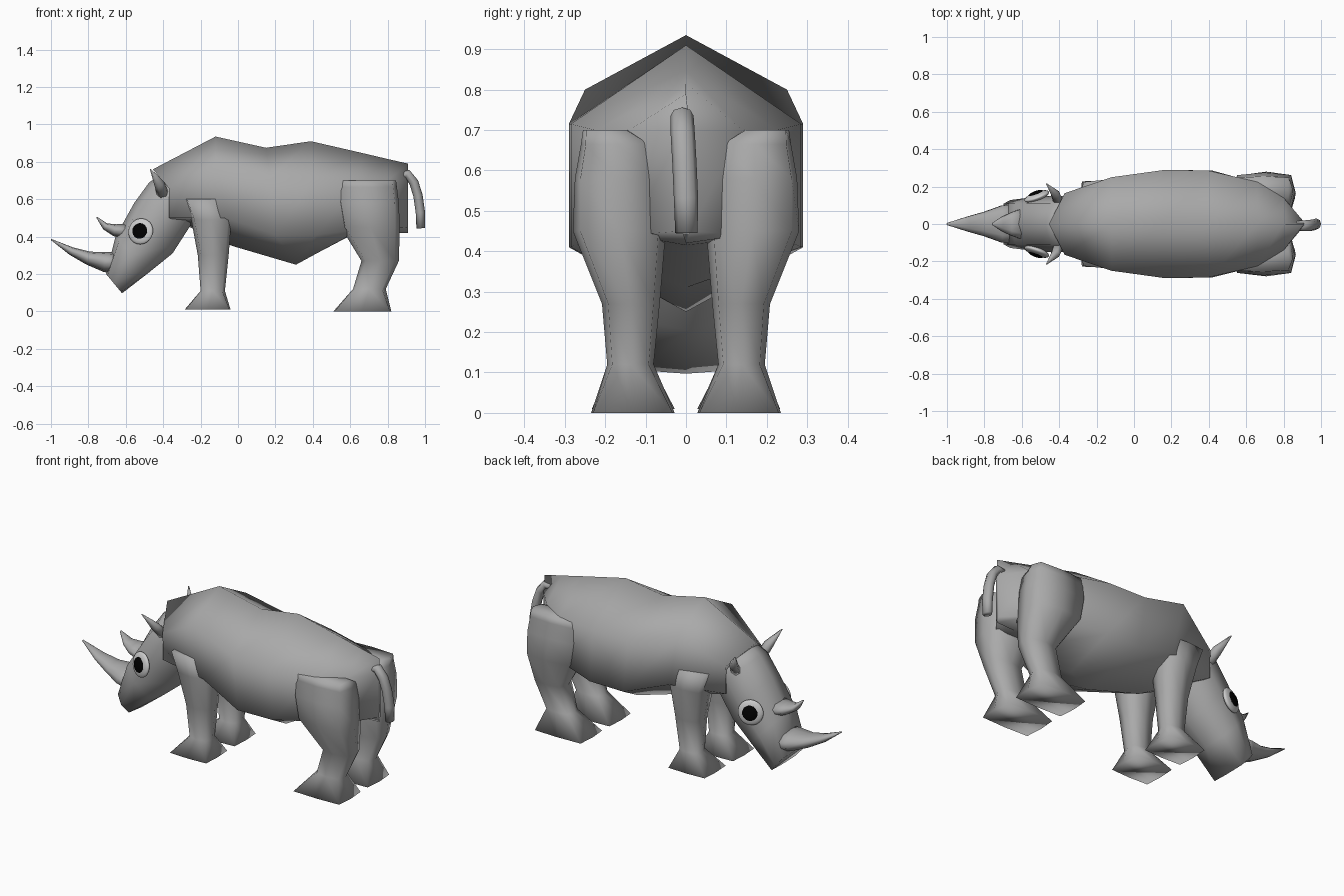
import bpy, bmesh, math
from mathutils import Vector

if "Cube" in bpy.data.objects:
    bpy.data.objects.remove(bpy.data.objects["Cube"])


def colour(name, rgba):
    m = bpy.data.materials.new(name)
    m.diffuse_color = rgba
    m.use_nodes = True
    m.node_tree.nodes["Principled BSDF"].inputs["Base Color"].default_value = m.diffuse_color
    return m


hide = colour("hide_grey", (0.4, 0.4, 0.4, 1))
white = colour("eye_white", (0.8, 0.8, 0.8, 1))
black = colour("pupil_black", (0.0, 0.0, 0.0, 1))


def smooth(ob, angle=180):
    bpy.ops.object.select_all(action='DESELECT')
    ob.select_set(True)
    bpy.context.view_layer.objects.active = ob
    bpy.ops.object.shade_smooth_by_angle(angle=math.radians(angle))


def loft(name, rings):
    """Skin a list of equal-length point rings and cap both ends."""
    bm = bmesh.new()
    vr = [[bm.verts.new(p) for p in r] for r in rings]
    n = len(vr[0])
    for a, b in zip(vr, vr[1:]):
        for i in range(n):
            j = (i + 1) % n
            bm.faces.new((a[i], a[j], b[j], b[i]))
    bm.faces.new(vr[0])
    bm.faces.new(vr[-1])
    bmesh.ops.recalc_face_normals(bm, faces=bm.faces)
    me = bpy.data.meshes.new(name)
    bm.to_mesh(me)
    bm.free()
    me.materials.append(hide)
    ob = bpy.data.objects.new(name, me)
    bpy.context.collection.objects.link(ob)
    smooth(ob)
    return ob


def oval(centre, u, v, n=8, p=1.0):
    """Superellipse ring; p below 1 makes it squarer."""
    pts = []
    for i in range(n):
        c, s = math.cos(2 * math.pi * i / n), math.sin(2 * math.pi * i / n)
        c = math.copysign(abs(c) ** p, c) if abs(c) > 1e-6 else 0
        s = math.copysign(abs(s) ** p, s) if abs(s) > 1e-6 else 0
        pts.append(centre + u * c + v * s)
    return pts


def tube(name, path, radii, wide=1.0, n=8):
    """Tapered tube along a path; wide stretches it across."""
    P = [Vector(p) for p in path]
    rings = []
    for i, r in enumerate(radii):
        t = (P[min(i + 1, len(P) - 1)] - P[max(i - 1, 0)]).normalized()
        a = t.cross(Vector((0, 1, 0))).normalized()
        rings.append(oval(P[i], a * r, a.cross(t) * r * wide, n))
    return loft(name, rings)


def leg(name, rows, s):
    rings = []
    for z, x0, x1, y0, y1, p in rows:
        c = Vector(((x0 + x1) / 2, s * (y0 + y1) / 2, z))
        rings.append(oval(c, Vector(((x1 - x0) / 2, 0, 0)), Vector((0, (y1 - y0) / 2, 0)), 8, p))
    return loft(name, rings)


# body: six-sided sections as top (x,z), upper side (x,y,z), lower side (x,y,z), bottom (x,z)
sections = [
    ((-0.455, 0.76), (-0.37, 0.165, 0.66), (-0.37, 0.16, 0.50), (-0.28, 0.47)),
    ((-0.12, 0.935), (-0.12, 0.25, 0.80), (-0.06, 0.235, 0.50), (-0.03, 0.35)),
    ((0.15, 0.875), (0.17, 0.29, 0.715), (0.20, 0.29, 0.41), (0.31, 0.25)),
    ((0.39, 0.91), (0.40, 0.285, 0.715), (0.42, 0.285, 0.41), (0.42, 0.31)),
    ((0.66, 0.848), (0.66, 0.225, 0.70), (0.66, 0.22, 0.44), (0.60, 0.405)),
    ((0.80, 0.815), (0.80, 0.14, 0.70), (0.80, 0.14, 0.44), (0.78, 0.415)),
    ((0.91, 0.79), (0.91, 0.01, 0.70), (0.91, 0.01, 0.45), (0.91, 0.42)),
]
loft("body", [[(t[0], 0, t[1]), u, l, (b[0], 0, b[1]),
               (l[0], -l[1], l[2]), (u[0], -u[1], u[2])] for t, u, l, b in sections])

# head: slanted rings from forehead (x,z) to jaw (x,z), half width, squareness
head = [(-0.40, 0.74, -0.20, 0.52, 0.13, 0.85), (-0.475, 0.69, -0.26, 0.45, 0.15, 0.85),
        (-0.555, 0.58, -0.35, 0.31, 0.15, 0.85), (-0.655, 0.40, -0.48, 0.205, 0.14, 0.7),
        (-0.705, 0.20, -0.62, 0.097, 0.128, 0.5)]
rings = []
for tx, tz, bx, bz, w, p in head:
    c = Vector(((tx + bx) / 2, 0, (tz + bz) / 2))
    rings.append(oval(c, Vector(((tx - bx) / 2, 0, (tz - bz) / 2)), Vector((0, w, 0)), 8, p))
loft("head", rings)

# horns
tube("front_horn", [(-0.64, 0, 0.255), (-0.71, 0, 0.265), (-0.80, 0, 0.285), (-0.89, 0, 0.322), (-1.0, 0, 0.385)],
     [0.06, 0.054, 0.036, 0.022, 0.003], 1.9, 10)
tube("rear_horn", [(-0.59, 0, 0.425), (-0.66, 0, 0.435), (-0.71, 0, 0.455), (-0.756, 0, 0.505)],
     [0.045, 0.032, 0.019, 0.003], 2.0, 10)

# tail
tube("tail", [(0.87, -0.01, 0.73), (0.905, -0.01, 0.735), (0.94, -0.008, 0.69),
              (0.962, -0.004, 0.62), (0.975, 0, 0.53), (0.977, 0.001, 0.445)],
     [0.022, 0.024, 0.025, 0.025, 0.025, 0.023], 1.2)

# legs: rows of height, x range, y range and squareness
front_rows = [(0.60, -0.285, -0.05, 0.05, 0.235, 0.35), (0.49, -0.25, -0.035, 0.06, 0.235, 0.5),
              (0.30, -0.215, -0.05, 0.07, 0.21, 0.7), (0.11, -0.20, -0.07, 0.08, 0.19, 0.7),
              (0.01, -0.285, -0.04, 0.028, 0.233, 0.15)]
hind_rows = [(0.70, 0.535, 0.845, 0.14, 0.255, 0.4), (0.665, 0.53, 0.85, 0.08, 0.26, 0.4),
             (0.58, 0.53, 0.86, 0.065, 0.275, 0.4), (0.45, 0.55, 0.865, 0.05, 0.28, 0.5),
             (0.27, 0.66, 0.86, 0.065, 0.208, 0.7), (0.12, 0.615, 0.79, 0.08, 0.195, 0.7),
             (0.0, 0.51, 0.82, 0.028, 0.235, 0.15)]

for s, side in ((-1, "near"), (1, "far")):
    leg(side + "_front_leg", front_rows, s)
    leg(side + "_hind_leg", hind_rows, s)
    # ears
    tube(side + "_ear", [(-0.40, s * 0.11, 0.62), (-0.42, s * 0.16, 0.68), (-0.468, s * 0.215, 0.76)],
         [0.032, 0.028, 0.003], 0.8, 6)
    # eyes
    for name, r, out, mat in (("eye", 0.07, 0, white), ("pupil", 0.044, 0.012, black)):
        bpy.ops.mesh.primitive_uv_sphere_add(
            segments=24, ring_count=12, rotation=(0.15 * s, 0, 0.35 * s),
            location=(-0.52 - 0.34 * out, s * (0.148 + out), 0.428 + 0.15 * out))
        ob = bpy.context.object
        ob.name = side + "_" + name
        ob.scale = (r, 0.022 if name == "eye" else 0.016, r)
        ob.data.materials.append(mat)
        smooth(ob)
